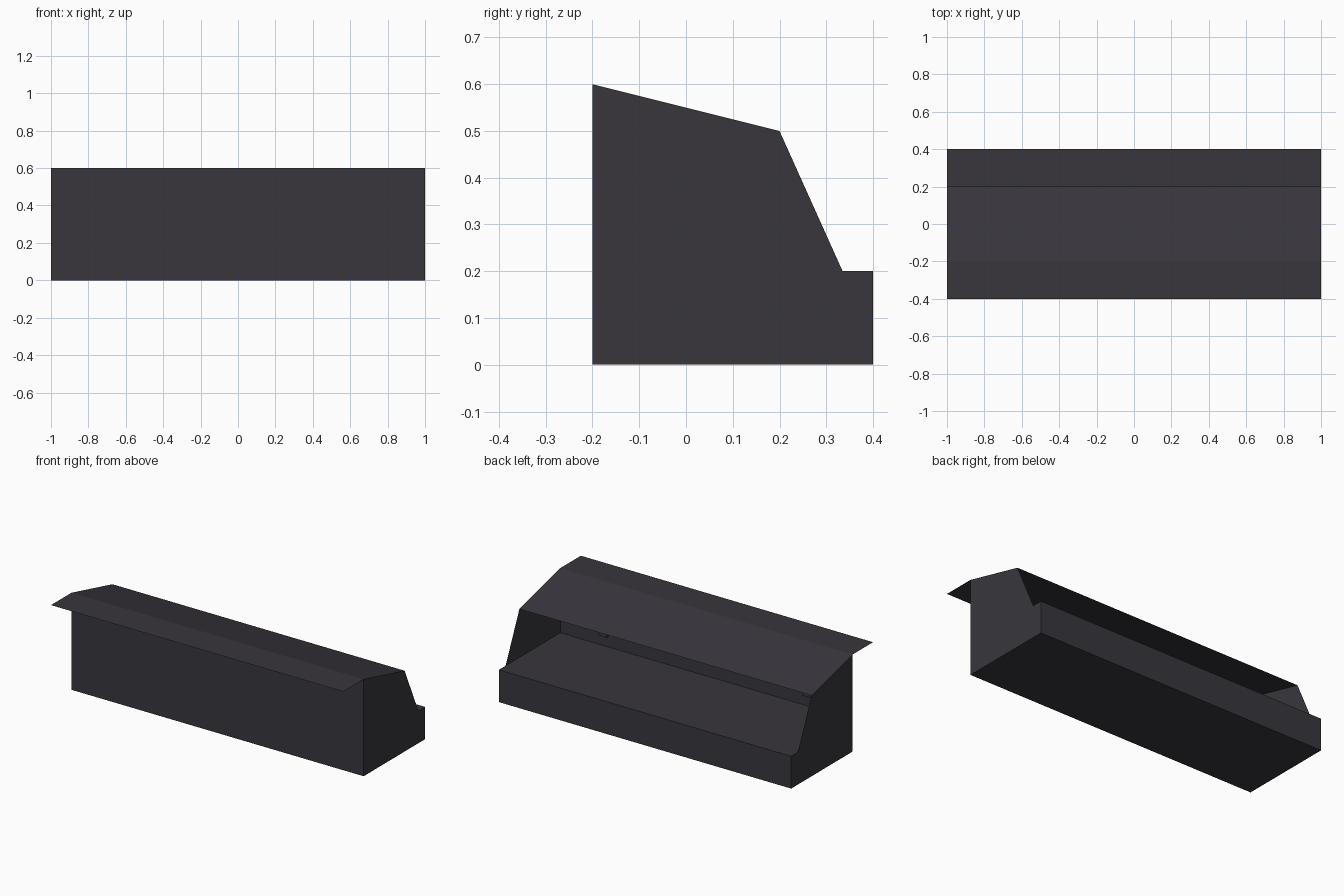
import bpy, bmesh

if "Cube" in bpy.data.objects:
    bpy.data.objects.remove(bpy.data.objects["Cube"])

W = 1.0  # half length along x

mat = bpy.data.materials.new("dark charcoal")
mat.diffuse_color = (0.040, 0.037, 0.046, 1)
mat.use_nodes = True
mat.node_tree.nodes["Principled BSDF"].inputs["Base Color"].default_value = mat.diffuse_color


def finish(name, bm, outward=False):
    if outward:
        bmesh.ops.recalc_face_normals(bm, faces=bm.faces)
    me = bpy.data.meshes.new(name)
    bm.to_mesh(me)
    bm.free()
    me.materials.append(mat)
    ob = bpy.data.objects.new(name, me)
    bpy.context.collection.objects.link(ob)
    return ob


def box(name, x0, x1, y0, y1, z0, z1):
    bm = bmesh.new()
    bmesh.ops.create_cube(bm, size=1)
    for v in bm.verts:
        v.co = (x0 if v.co.x < 0 else x1,
                y0 if v.co.y < 0 else y1,
                z0 if v.co.z < 0 else z1)
    return finish(name, bm, True)


def sheet(name, path):
    """Thin sheet: a (y, z) path swept along the full length."""
    bm = bmesh.new()
    rows = [[bm.verts.new((x, y, z)) for y, z in path] for x in (-W, W)]
    for i in range(len(path) - 1):
        bm.faces.new((rows[0][i], rows[1][i], rows[1][i + 1], rows[0][i + 1]))
    return finish(name, bm)


def end_panel(name, side, profile):
    bm = bmesh.new()
    pts = profile if side > 0 else profile[::-1]
    bm.faces.new([bm.verts.new((side * W, y, z)) for y, z in pts])
    return finish(name, bm)


# Closed base whose top is the counter
box("base", -W, W, -0.2, 0.4, 0, 0.2)

# Front wall and sloping roof, and the flat front canopy
sheet("front_wall_and_roof", [(-0.2, 0.2), (-0.2, 0.6), (0.2, 0.5)])
sheet("front_canopy", [(-0.4, 0.6), (-0.2, 0.6)])

# End panels and small brackets on the inner wall
for side, label in ((-1, "left"), (1, "right")):
    end_panel(label + "_end_panel", side,
              [(-0.2, 0.2), (0.335, 0.2), (0.2, 0.5), (-0.2, 0.6)])
    xs = sorted((side * 0.67, side * 0.73))
    box(label + "_bracket", xs[0], xs[1], -0.2, -0.18, 0.265, 0.34)
